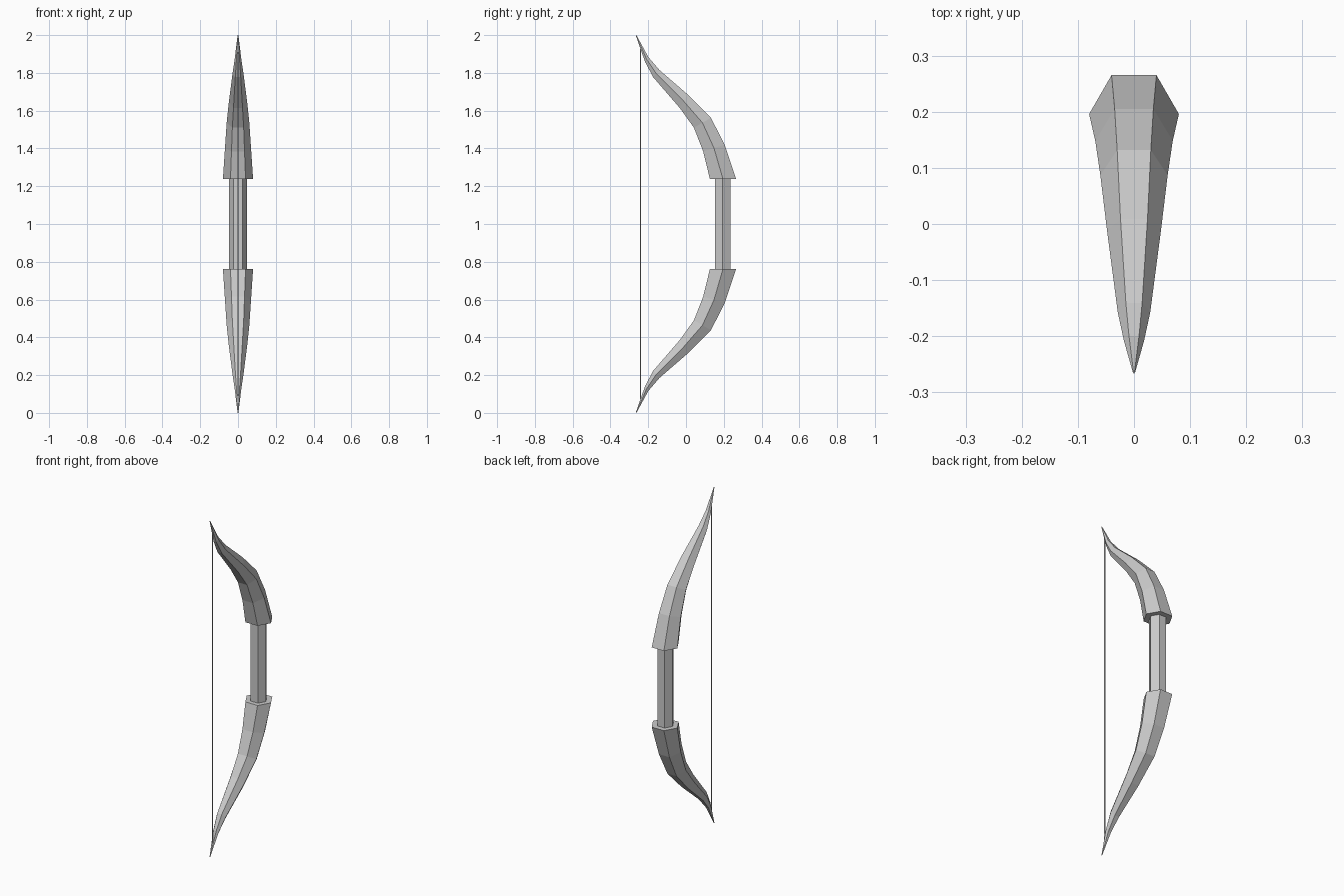
import bpy, bmesh, math
from mathutils import Vector

if "Cube" in bpy.data.objects:
    bpy.data.objects.remove(bpy.data.objects["Cube"])


def hex_ring(bm, centre, tilt, r):
    # hexagon with corners on +-x; tilt leans its flat-to-flat axis from +y up to +z
    c, axis = Vector(centre), Vector((0, math.cos(tilt), math.sin(tilt)))
    return [bm.verts.new(c + Vector((r * math.cos(a), 0, 0)) + axis * r * math.sin(a))
            for a in (i * math.pi / 3 for i in range(6))]


def loft(name, stations):
    bm = bmesh.new()
    rings = [hex_ring(bm, *s) for s in stations]
    for a, b in zip(rings, rings[1:]):
        for i in range(6):
            j = (i + 1) % 6
            bm.faces.new((a[i], a[j], b[j], b[i]))
    bm.faces.new(rings[0][::-1])
    bm.faces.new(rings[-1])
    bmesh.ops.recalc_face_normals(bm, faces=bm.faces)
    mesh = bpy.data.meshes.new(name)
    bm.to_mesh(mesh)
    bm.free()
    ob = bpy.data.objects.new(name, mesh)
    bpy.context.collection.objects.link(ob)
    return ob


# Limb profile: inner (y, z), outer (y, z), where z is measured from the grip middle
profile = [
    ((0.127, 0.237), (0.265, 0.237)),
    ((0.090, 0.384), (0.206, 0.420)),
    ((0.042, 0.510), (0.132, 0.562)),
    ((-0.032, 0.615), (0.008, 0.685)),
    ((-0.172, 0.779), (-0.142, 0.813)),
    ((-0.218, 0.856), (-0.198, 0.886)),
    ((-0.266, 0.999), (-0.263, 1.000)),
]
radii = [0.080, 0.069, 0.060, 0.048, 0.029, 0.018, 0.002]

# Upper and lower limbs, mirrored about z = 1
for name, s in (("upper_limb", 1), ("lower_limb", -1)):
    stations = []
    for (p, q), r in zip(profile, radii):
        centre = (0, (p[0] + q[0]) / 2, 1 + s * (p[1] + q[1]) / 2)
        stations.append((centre, s * math.atan2(q[1] - p[1], q[0] - p[0]), r))
    loft(name, stations)

# Grip between the limbs
loft("grip", [((0, 0.194, z), 0, 0.048) for z in (0.763, 1.237)])

# Bowstring
loft("bowstring", [((0, -0.24, z), 0, 0.0035) for z in (0.07, 1.93)])
